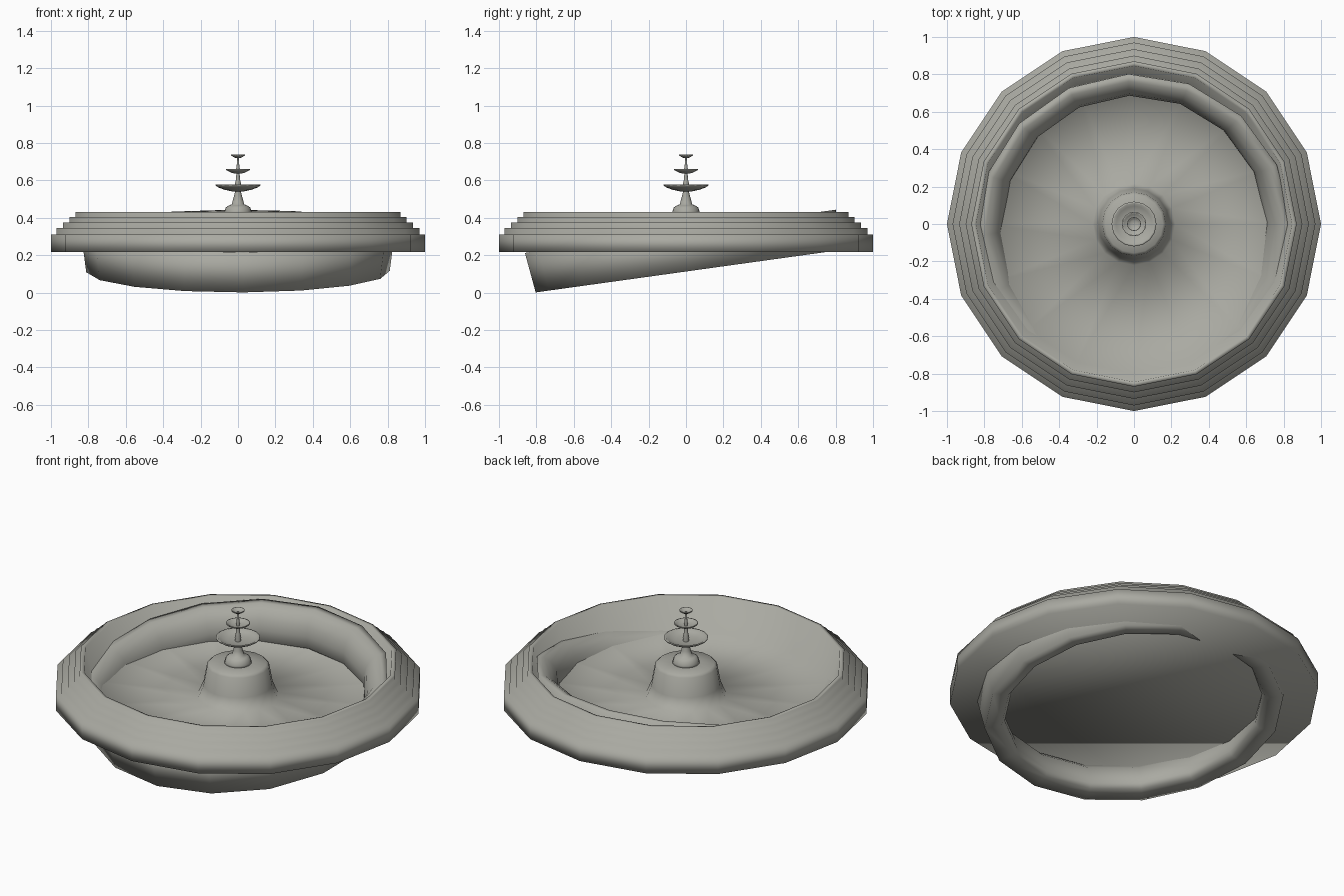
import bpy, bmesh, math
from mathutils import Matrix

if "Cube" in bpy.data.objects:
    bpy.data.objects.remove(bpy.data.objects["Cube"])

stone = bpy.data.materials.new("grey_stone")
stone.diffuse_color = (0.40, 0.40, 0.36, 1)
stone.use_nodes = True
stone.node_tree.nodes["Principled BSDF"].inputs["Base Color"].default_value = stone.diffuse_color


def lathe(name, profile, sides=16, turn=0.0, closed=False, matrix=None):
    """Spin an (r, z) profile around z; points with r = 0 become poles."""
    bm = bmesh.new()
    rings = []
    for r, z in profile:
        if r == 0:
            rings.append([bm.verts.new((0, 0, z))] * sides)
        else:
            rings.append([bm.verts.new((r * math.cos(turn + 2 * math.pi * i / sides),
                                        r * math.sin(turn + 2 * math.pi * i / sides), z))
                          for i in range(sides)])
    pairs = list(zip(rings, rings[1:]))
    if closed:
        pairs.append((rings[-1], rings[0]))
    for a, b in pairs:
        for i in range(sides):
            j = (i + 1) % sides
            loop = []
            for v in (a[i], a[j], b[j], b[i]):
                if v not in loop:
                    loop.append(v)
            bm.faces.new(loop)
    # flat underside where the profile starts away from the axis
    if not closed and profile[0][0] > 0:
        bm.faces.new(rings[0][::-1])
    bmesh.ops.recalc_face_normals(bm, faces=bm.faces)
    if matrix:
        bm.transform(matrix)
    for f in bm.faces:
        f.smooth = True
    mesh = bpy.data.meshes.new(name)
    bm.to_mesh(mesh)
    bm.free()
    mesh.materials.append(stone)
    ob = bpy.data.objects.new(name, mesh)
    bpy.context.collection.objects.link(ob)
    return ob


# stepped outer basin, with its floor and the central pedestal
lathe("stepped_basin", [
    (1.0, 0.217), (1.0, 0.31), (0.97, 0.31), (0.97, 0.345), (0.935, 0.345),
    (0.935, 0.375), (0.90, 0.375), (0.90, 0.405), (0.87, 0.405), (0.87, 0.432),
    (0.845, 0.432), (0.80, 0.235), (0.22, 0.228), (0.19, 0.30),
    (0.17, 0.41), (0.155, 0.425), (0.07, 0.425), (0, 0.425)])

# tilted ring that dips out of the underside at the front
tilt = Matrix.Translation((0, 0, 0.113)) @ Matrix.Rotation(math.atan(0.139), 4, 'X')
lathe("tilted_ring", [
    (0.812, 0.0), (0.84, 0.217), (0.80, 0.217), (0.76, 0.195), (0.725, 0.155),
    (0.707, 0.10), (0.70, 0.035), (0.72, 0.008)],
    turn=math.radians(2), closed=True, matrix=tilt)

# domed foot and tapering stem
lathe("fountain_stem", [
    (0.075, 0.42), (0.072, 0.435), (0.066, 0.455), (0.05, 0.466), (0.033, 0.472),
    (0.026, 0.50), (0.014, 0.545), (0.018, 0.575), (0.012, 0.60), (0.008, 0.64),
    (0.01, 0.66), (0.006, 0.69), (0.004, 0.73), (0, 0.731)])

# three shallow dishes, shrinking upwards
for name, r, top, depth in (("lower_dish", 0.12, 0.577, 0.036),
                            ("middle_dish", 0.065, 0.662, 0.026),
                            ("upper_dish", 0.037, 0.738, 0.019)):
    base = top - depth
    lathe(name, [(0, base), (r * 0.25, base), (r * 0.6, base + depth * 0.25),
                 (r * 0.88, base + depth * 0.6), (r, top - 0.004), (r, top),
                 (r * 0.92, top), (r * 0.80, top - depth * 0.3),
                 (r * 0.5, top - depth * 0.55), (0, top - depth * 0.7)])
